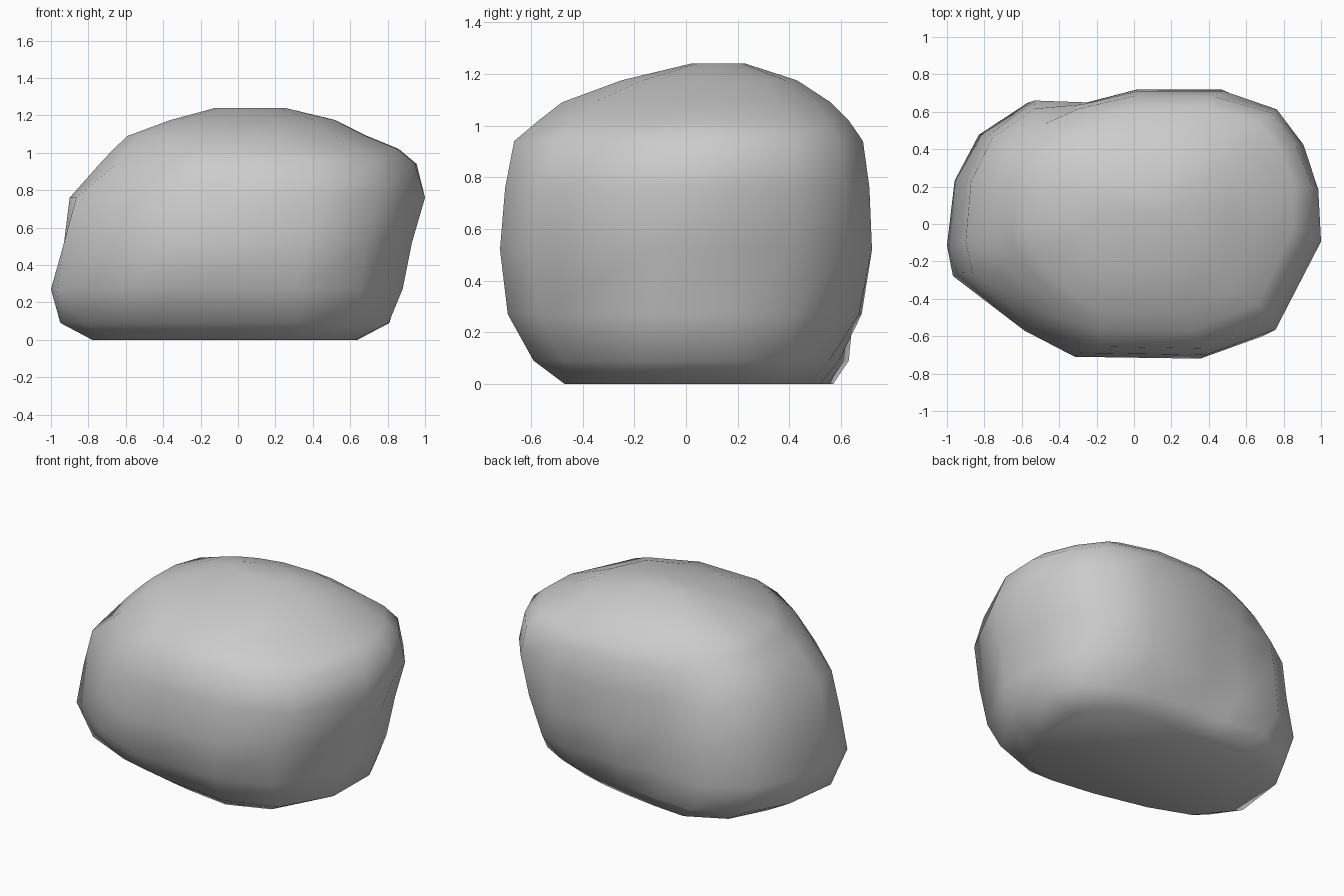
import bpy, bmesh

if "Cube" in bpy.data.objects:
    bpy.data.objects.remove(bpy.data.objects["Cube"])

# Plan outlines of the boulder, counter-clockwise from the right side
FOOT = [(.63, -.13), (.64, .2), (.56, .37), (.42, .43), (.25, .48), (.05, .52), (-.15, .55), (-.38, .57),
        (-.62, .45), (-.74, .22), (-.78, -.1), (-.66, -.25), (-.4, -.35), (-.05, -.43), (.24, -.47), (.5, -.37)]
WAIST = [(1, -.12), (.97, .17), (.9, .42), (.75, .62), (.5, .72), (.02, .72), (-.27, .65), (-.57, .66),
         (-.83, .48), (-.96, .24), (-1, -.1), (-1, -.26), (-.63, -.57), (-.34, -.71), (.38, -.72), (.74, -.6)]
CROWN = [(.95, -.05), (.96, .2), (.87, .42), (.74, .59), (.42, .68), (0, .68), (-.3, .61), (-.48, .53),
         (-.65, .41), (-.73, .2), (-.74, -.08), (-.65, -.27), (-.43, -.5), (-.2, -.65), (.36, -.66), (.74, -.5)]

# Levels: z, x range, y range, outline blend (0 foot, 1 waist, 2 crown)
LEVELS = [(0, -.78, .64, -.47, .57, 0),
          (.09, -.95, .81, -.59, .63, .2),
          (.27, -1, .88, -.69, .68, .8),
          (.52, -.93, .93, -.72, .72, 1),
          (.76, -.9, 1, -.70, .71, 1.35),
          (.94, -.74, .955, -.665, .685, 2),
          (1.02, -.665, .86, -.57, .63, 2),
          (1.09, -.59, .69, -.48, .56, 2),
          (1.175, -.36, .52, -.25, .43, 2),
          (1.24, -.12, .25, .02, .23, 2)]


def unit(points):
    """Scale an outline to the 0..1 box."""
    xs, ys = zip(*points)
    return [((x - min(xs)) / (max(xs) - min(xs)), (y - min(ys)) / (max(ys) - min(ys)))
            for x, y in points]


def outline(blend):
    shapes = [unit(FOOT), unit(WAIST), unit(CROWN)]
    i = min(int(blend), 1)
    t = blend - i
    return unit([(a[0] + (b[0] - a[0]) * t, a[1] + (b[1] - a[1]) * t)
                 for a, b in zip(shapes[i], shapes[i + 1])])


# Boulder lofted through the levels
bm = bmesh.new()
rings = [[bm.verts.new((x0 + u * (x1 - x0), y0 + v * (y1 - y0), z)) for u, v in outline(blend)]
         for z, x0, x1, y0, y1, blend in LEVELS]
for low, high in zip(rings, rings[1:]):
    for i in range(len(low)):
        j = (i + 1) % len(low)
        bm.faces.new((low[i], low[j], high[j], high[i]))
bm.faces.new(rings[0][::-1])
bm.faces.new(rings[-1])
bmesh.ops.recalc_face_normals(bm, faces=bm.faces)
for face in bm.faces:
    face.smooth = True

mesh = bpy.data.meshes.new("boulder")
bm.to_mesh(mesh)
bm.free()
bpy.context.collection.objects.link(bpy.data.objects.new("boulder", mesh))
